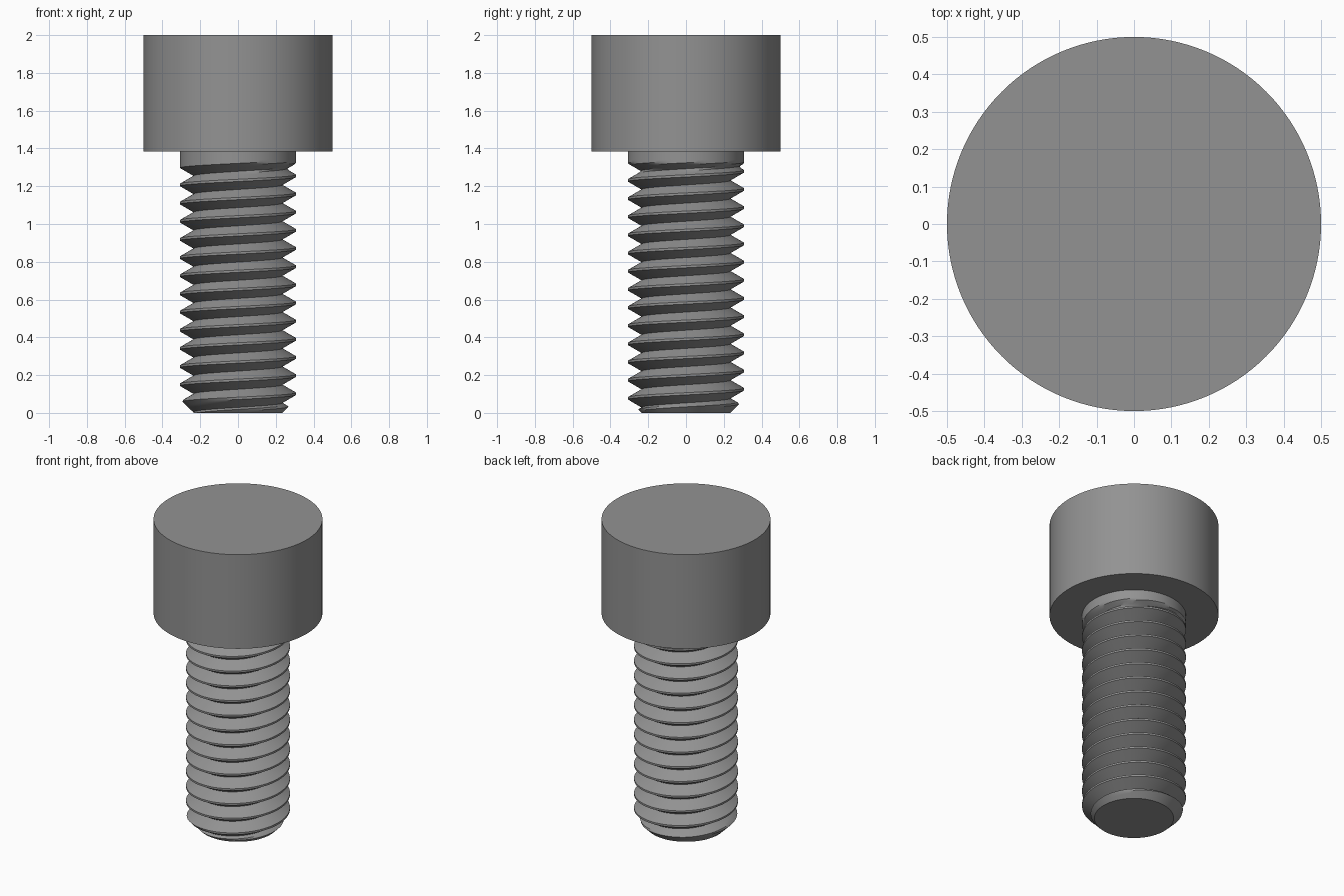
import bpy, bmesh, math
from mathutils import Vector

if "Cube" in bpy.data.objects:
    bpy.data.objects.remove(bpy.data.objects["Cube"])

SEGS = 96
HEAD_R, HEAD_Z, TOP = 0.5, 1.385, 2.0
R, CORE, PITCH = 0.3077, 0.235, 1.25 / 13
CREST0 = 0.005          # crest height at angle 0
RUNOUT = 1.32           # thread ends here, plain collar above

steel = bpy.data.materials.new("steel_grey")
steel.diffuse_color = (0.29, 0.29, 0.29, 1)
steel.use_nodes = True
steel.node_tree.nodes["Principled BSDF"].inputs["Base Color"].default_value = steel.diffuse_color


def finish(bm, name):
    bmesh.ops.recalc_face_normals(bm, faces=bm.faces[:])
    mesh = bpy.data.meshes.new(name)
    bm.to_mesh(mesh)
    bm.free()
    mesh.materials.append(steel)
    ob = bpy.data.objects.new(name, mesh)
    bpy.context.collection.objects.link(ob)
    bpy.ops.object.select_all(action='DESELECT')
    ob.select_set(True)
    bpy.context.view_layer.objects.active = ob
    bpy.ops.object.shade_smooth_by_angle(angle=math.radians(30))
    return ob


# Plain cylindrical head
bm = bmesh.new()
bmesh.ops.create_cone(bm, cap_ends=True, segments=128, radius1=HEAD_R,
                      radius2=HEAD_R, depth=TOP - HEAD_Z)
bmesh.ops.translate(bm, verts=bm.verts[:], vec=(0, 0, (TOP + HEAD_Z) / 2))
finish(bm, "screw_head")


# Threaded shank: V thread with flat crest, chamfered tip and collar runout
def radius(z, ang):
    crest = CREST0 + PITCH * ang / math.tau
    d = abs((z - crest + PITCH / 2) % PITCH - PITCH / 2)
    r = R - max(0, d - PITCH / 16) * math.sqrt(3)
    r = max(r, R - max(0, RUNOUT - z) * math.sqrt(3))
    return min(r, CORE + z)


# sample positions within one pitch, from crest edge through root to crest edge
lo, hi = 1 / 16, 15 / 16
steps = [lo + (hi - lo) * i / 8 for i in range(9)]

bm = bmesh.new()
columns = []
for s in range(SEGS + 1):
    ang = math.tau * s / SEGS
    col = [bm.verts.new((0, 0, 0))]
    for k in range(-3, 17):
        for t in steps:
            z = CREST0 + PITCH * (ang / math.tau + k + t)
            z = min(max(z, 0), HEAD_Z)
            r = radius(z, ang)
            col.append(bm.verts.new((r * math.cos(ang), r * math.sin(ang), z)))
    col.append(bm.verts.new((0, 0, HEAD_Z)))
    columns.append(col)
for a, b in zip(columns, columns[1:]):
    for i in range(len(a) - 1):
        bm.faces.new((a[i], b[i], b[i + 1], a[i + 1]))
bmesh.ops.remove_doubles(bm, verts=bm.verts[:], dist=0.0004)
finish(bm, "threaded_shank")
